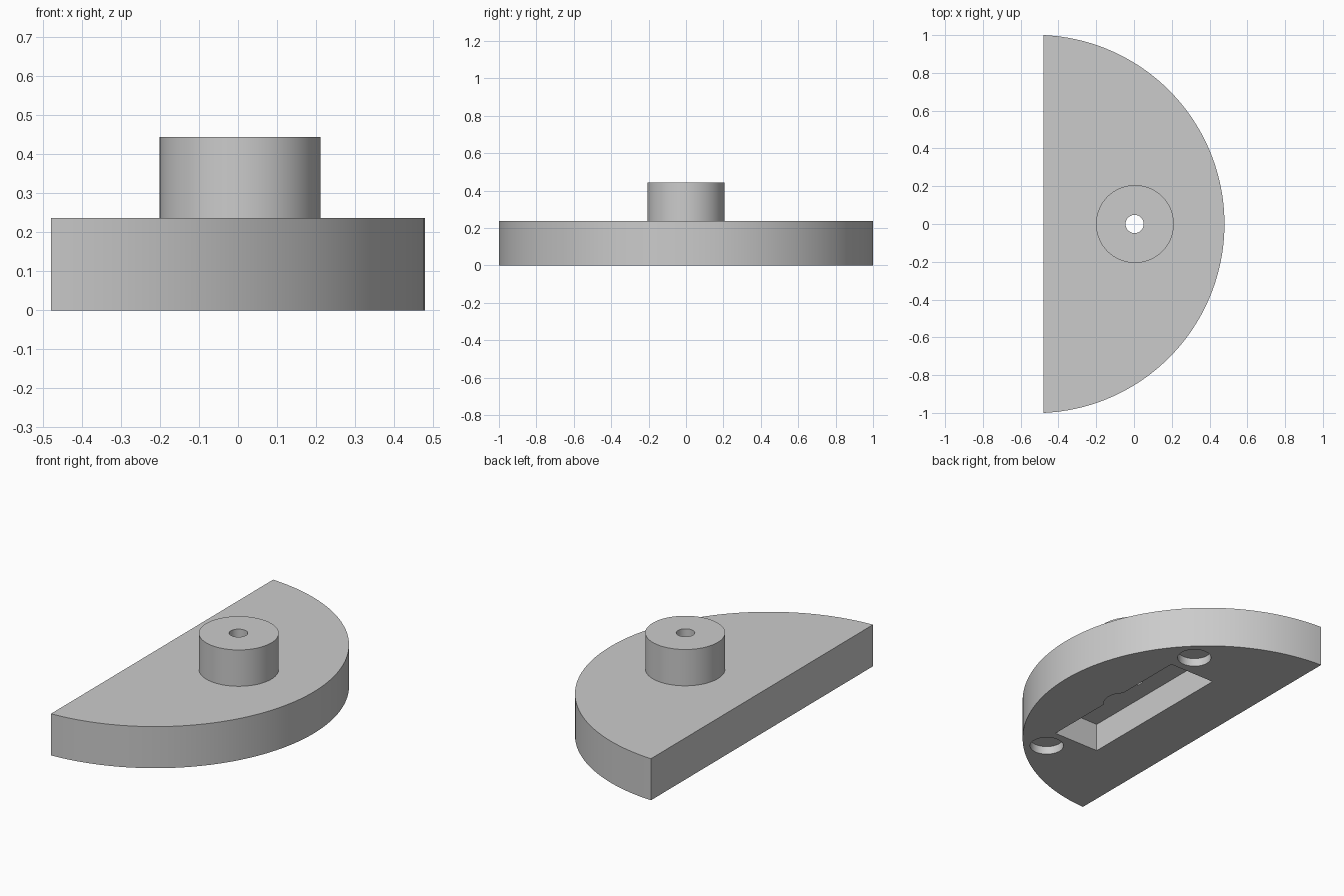
import bpy, bmesh, math

old = bpy.data.objects.get("Cube")
if old:
    bpy.data.objects.remove(old, do_unlink=True)

grey = bpy.data.materials.new("plain grey")
grey.use_nodes = True
colour = (0.6, 0.6, 0.6, 1)
grey.diffuse_color = colour
grey.node_tree.nodes["Principled BSDF"].inputs["Base Color"].default_value = colour

BASE_TOP, POST_TOP = 0.237, 0.444
FLAT_X, NOSE_X = -0.479, 0.479
AXIS_X = 0.005


def prism(name, outline, z0, z1):
    """Extrude a closed counter-clockwise outline from z0 to z1."""
    bm = bmesh.new()
    face = bm.faces.new([bm.verts.new((x, y, z0)) for x, y in outline])
    top = bmesh.ops.extrude_face_region(bm, geom=[face])["geom"]
    verts = [v for v in top if isinstance(v, bmesh.types.BMVert)]
    bmesh.ops.translate(bm, verts=verts, vec=(0, 0, z1 - z0))
    bmesh.ops.recalc_face_normals(bm, faces=bm.faces)
    mesh = bpy.data.meshes.new(name)
    bm.to_mesh(mesh)
    bm.free()
    mesh.materials.append(grey)
    obj = bpy.data.objects.new(name, mesh)
    bpy.context.collection.objects.link(obj)
    return obj


def arc(cx, cy, r, start=0, end=math.tau, n=96):
    closed = abs(end - start - math.tau) < 1e-6
    count = n if closed else n + 1
    return [(cx + r * math.cos(start + (end - start) * i / n),
             cy + r * math.sin(start + (end - start) * i / n)) for i in range(count)]


def combine(target, tool, operation):
    """Apply a boolean and discard the tool object."""
    tool.hide_render = True
    mod = target.modifiers.new("boolean", "BOOLEAN")
    mod.operation, mod.object, mod.solver = operation, tool, "EXACT"
    bpy.ops.object.select_all(action="DESELECT")
    bpy.context.view_layer.objects.active = target
    target.select_set(True)
    bpy.ops.object.modifier_apply(modifier=mod.name)
    bpy.data.objects.remove(tool, do_unlink=True)


# Half-round base plate
depth = NOSE_X - FLAT_X
radius = (1 + depth ** 2) / (2 * depth)
half = math.atan2(1, radius - depth)
base = prism("half_round_base", arc(NOSE_X - radius, 0, radius, -half, half), 0, BASE_TOP)

# Round post, sunk slightly into the plate before joining
combine(base, prism("post", arc(AXIS_X, 0, 0.206), BASE_TOP - 0.03, POST_TOP), "UNION")

# Rectangular pocket underneath, with a rounded notch in its long side
px, py, pocket_top = 0.145, 0.486, 0.163
notch_x, notch_r = 0.072, 0.108
swing = math.acos((px - notch_x) / notch_r)
pocket = [(-px, -py), (px, -py)] + arc(notch_x, 0, notch_r, -swing, swing, 24) + [(px, py), (-px, py)]
combine(base, prism("pocket_cutter", pocket, -0.1, pocket_top), "DIFFERENCE")

# Shaft hole through the post
combine(base, prism("shaft_cutter", arc(AXIS_X - 0.002, 0, 0.048, n=48), -0.1, POST_TOP + 0.1), "DIFFERENCE")

# Pair of shallow round recesses underneath
for side in (-1, 1):
    recess = arc(0.095, side * 0.62, 0.09, n=64)
    combine(base, prism("recess_cutter", recess, -0.1, 0.047), "DIFFERENCE")

bpy.ops.object.shade_smooth_by_angle(angle=math.radians(30))
